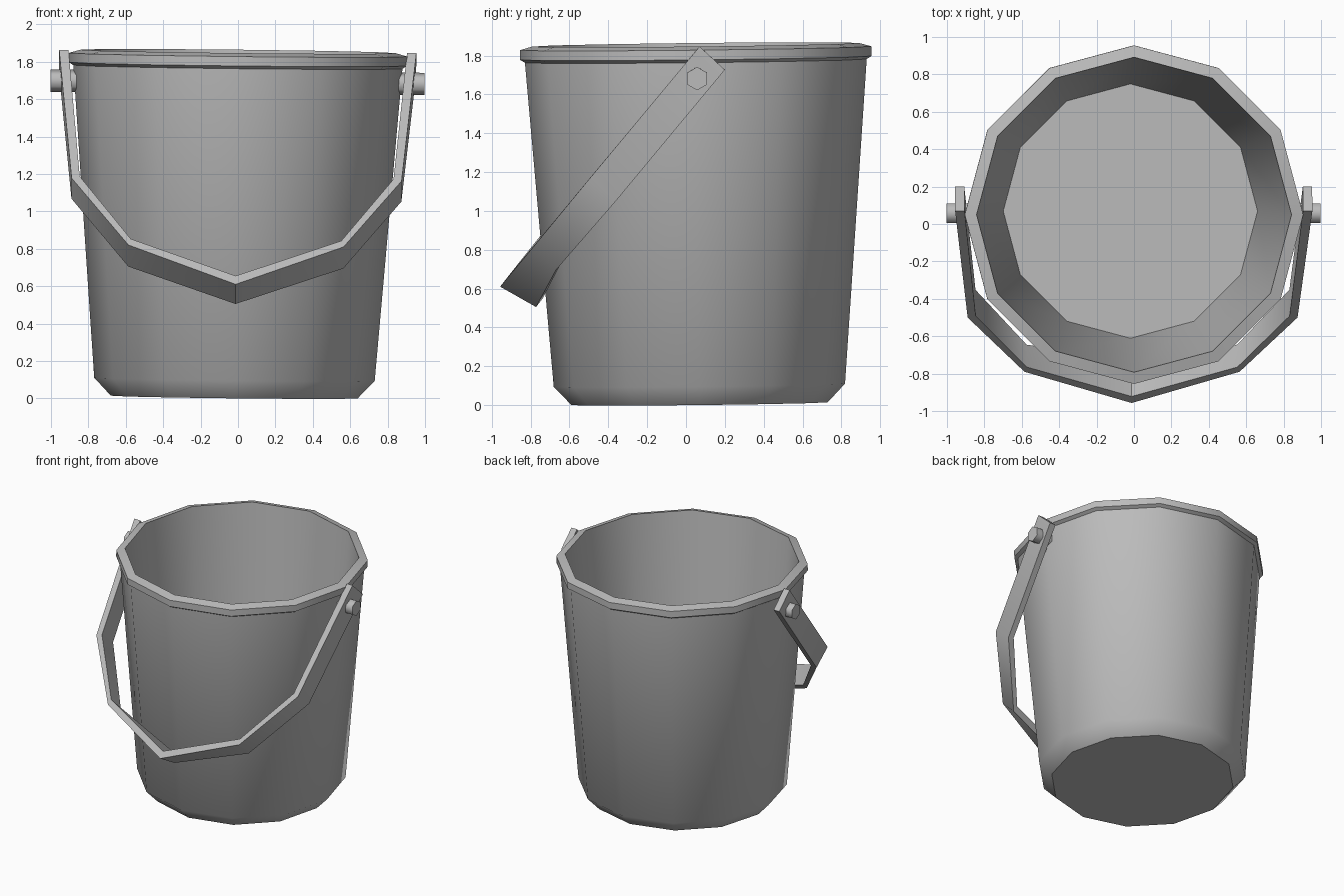
import bpy, bmesh, math
from mathutils import Matrix, Vector

if "Cube" in bpy.data.objects:
    bpy.data.objects.remove(bpy.data.objects["Cube"], do_unlink=True)

grey = bpy.data.materials.new("grey_metal")
grey.use_nodes = True
grey.diffuse_color = (0.5, 0.5, 0.5, 1)
grey.node_tree.nodes["Principled BSDF"].inputs["Base Color"].default_value = (0.5, 0.5, 0.5, 1)

# Slight lean shared by every part
LEAN = (Matrix.Translation((-0.02, 0.07, 0.0075))
        @ Matrix.Rotation(0.011, 4, 'Y') @ Matrix.Rotation(0.011, 4, 'X'))
ROLL = Matrix.Translation((-0.018, 0, 0)) @ Matrix.Rotation(0.009, 4, 'Y')


def add_part(name, bm, matrix, angle):
    bmesh.ops.recalc_face_normals(bm, faces=bm.faces)
    bm.transform(matrix)
    mesh = bpy.data.meshes.new(name)
    bm.to_mesh(mesh)
    bm.free()
    mesh.materials.append(grey)
    ob = bpy.data.objects.new(name, mesh)
    bpy.context.collection.objects.link(ob)
    bpy.ops.object.select_all(action='DESELECT')
    ob.select_set(True)
    bpy.context.view_layer.objects.active = ob
    bpy.ops.object.shade_smooth_by_angle(angle=math.radians(angle))
    return ob


def bridge(bm, rings):
    for a, b in zip(rings, rings[1:]):
        for i in range(len(a)):
            j = (i + 1) % len(a)
            bm.faces.new((a[i], a[j], b[j], b[i]))
    bm.faces.new(rings[0])
    bm.faces.new(rings[-1])


# Bucket: outer wall, rolled rim, inner wall and floor as (radius, height)
SIDES = 12
profile = [(0.66, 0), (0.75, 0.095), (0.88, 1.765), (0.905, 1.78),
           (0.905, 1.83), (0.842, 1.848), (0.68, 0.08)]
bm = bmesh.new()
rings = []
for r, z in profile:
    rings.append([bm.verts.new((r * math.cos(math.tau * i / SIDES),
                                r * math.sin(math.tau * i / SIDES), z))
                  for i in range(SIDES)])
bridge(bm, rings)
add_part("bucket", bm, LEAN, 42)

# Handle strap: half path as outer front, outer back, inward offset
half = [((0.955, 0.07, 1.855), (0.955, 0.20, 1.735), (-0.05, 0, 0)),
        ((0.882, -0.50, 1.17), (0.882, -0.36, 1.06), (-0.043, 0.008, 0.01)),
        ((0.575, -0.79, 0.815), (0.575, -0.67, 0.70), (-0.012, 0.025, 0.033))]
bottom = ((0, -0.957, 0.61), (0, -0.772, 0.505), (0, 0.035, 0.045))
mirrored = [tuple((-x, y, z) for x, y, z in row) for row in half]
bm = bmesh.new()
rings = []
for front, back, inward in half + [bottom] + mirrored[::-1]:
    f, b, n = Vector(front), Vector(back), Vector(inward)
    rings.append([bm.verts.new(p) for p in (f, b, b + n, f + n)])
bridge(bm, rings)
add_part("handle", bm, ROLL, 42)

# Hexagonal hinge pins
for name, side in (("left_pin", 1), ("right_pin", -1)):
    bm = bmesh.new()
    bmesh.ops.create_cone(bm, cap_ends=True, segments=6, radius1=0.06, radius2=0.06, depth=0.14)
    place = (Matrix.Translation((side * 0.93, 0.057, 1.69))
             @ Matrix.Rotation(math.pi / 2, 4, 'Y'))
    bm.transform(place)
    tops = max(v.co.z for v in bm.verts)
    if tops < 1.745:
        bm.transform(Matrix.Translation((0, 0.057, 1.69)) @ Matrix.Rotation(math.pi / 6, 4, 'X')
                     @ Matrix.Translation((0, -0.057, -1.69)))
    add_part(name, bm, ROLL, 75)
